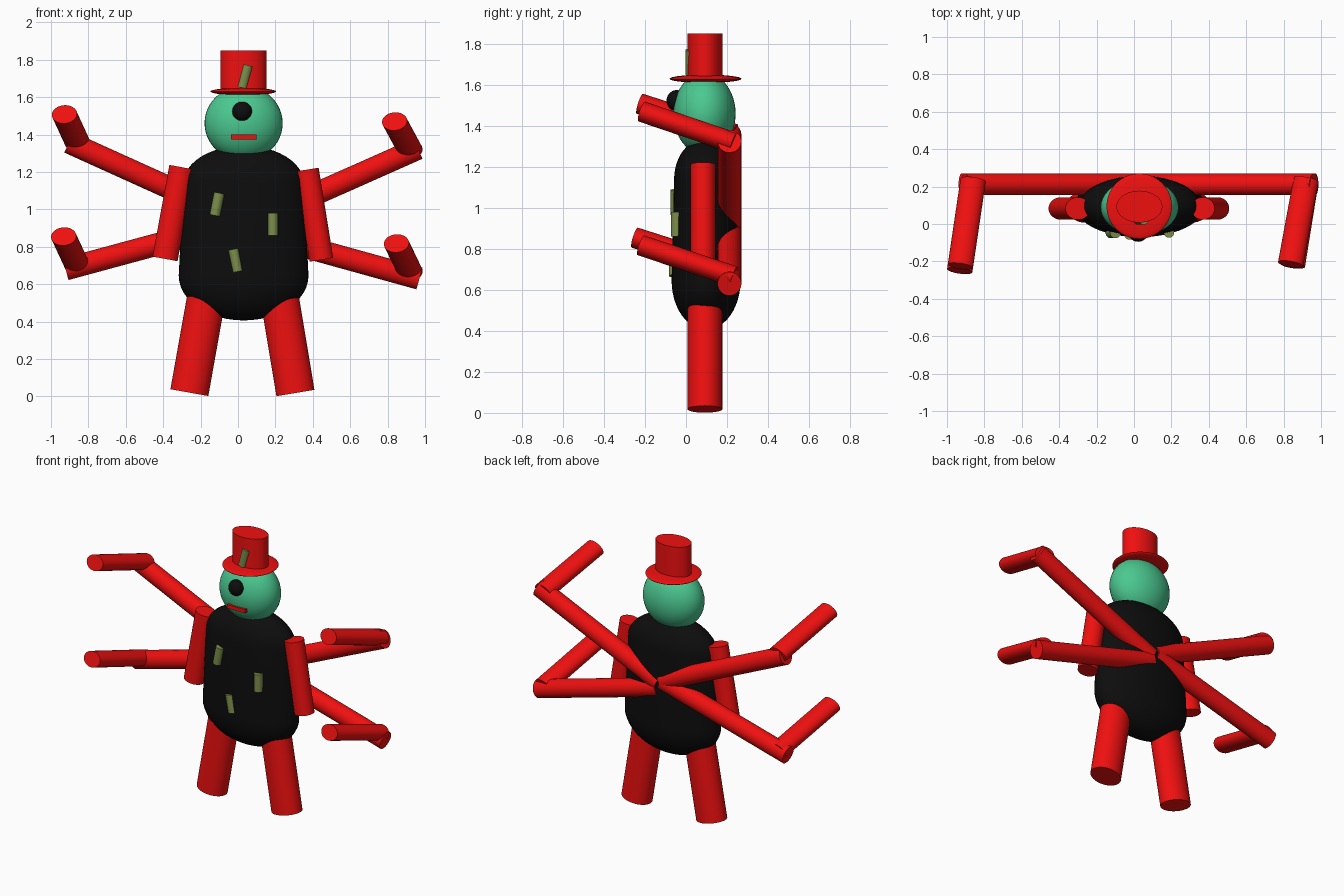
import bpy, bmesh, math
from mathutils import Matrix, Vector

if "Cube" in bpy.data.objects:
    bpy.data.objects.remove(bpy.data.objects["Cube"])


def material(name, rgb):
    m = bpy.data.materials.new(name)
    m.diffuse_color = (*rgb, 1)
    m.use_nodes = True
    m.node_tree.nodes["Principled BSDF"].inputs["Base Color"].default_value = m.diffuse_color
    return m


RED = material("red", (0.87, 0.005, 0.005))
BLACK = material("black", (0.004, 0.004, 0.004))
GREEN = material("green", (0.07, 0.58, 0.28))
OLIVE = material("olive", (0.2, 0.27, 0.07))


def finish(name, bm, mat):
    bmesh.ops.recalc_face_normals(bm, faces=bm.faces)
    me = bpy.data.meshes.new(name)
    bm.to_mesh(me)
    bm.free()
    ob = bpy.data.objects.new(name, me)
    bpy.context.collection.objects.link(ob)
    me.materials.append(mat)
    bpy.ops.object.select_all(action='DESELECT')
    ob.select_set(True)
    bpy.context.view_layer.objects.active = ob
    bpy.ops.object.shade_smooth_by_angle(angle=math.radians(40))
    return ob


def rod(name, a, b, rx, ry, mat, side=(1, 0, 0)):
    """Elliptical cylinder from a to b; rx lies along the side axis."""
    a, b = Vector(a), Vector(b)
    z = (b - a).normalized()
    y = z.cross(Vector(side)).normalized()
    x = y.cross(z)
    rot = Matrix((x, y, z)).transposed().to_4x4()
    bm = bmesh.new()
    bmesh.ops.create_cone(bm, cap_ends=True, segments=40, radius1=1, radius2=1, depth=1,
                          matrix=Matrix.Translation((a + b) / 2) @ rot
                          @ Matrix.Diagonal((rx, ry, (b - a).length, 1)))
    return finish(name, bm, mat)


def ball(name, center, radii, mat):
    bm = bmesh.new()
    bmesh.ops.create_uvsphere(bm, u_segments=40, v_segments=24, radius=1,
                              matrix=Matrix.Translation(center) @ Matrix.Diagonal((*radii, 1)))
    return finish(name, bm, mat)


# Body: slightly tapered capsule, flattened front to back
profile = []
for i in range(13):
    t = i / 12 * math.pi / 2
    profile.append((0.347 * math.sin(t), 0.646 - 0.24 * math.cos(t)))
for i in range(13):
    t = i / 12 * math.pi / 2
    profile.append((0.322 * math.cos(t), 1.14 + 0.2 * math.sin(t)))
bm = bmesh.new()
pts = [bm.verts.new((r, 0, z)) for r, z in profile]
edges = [bm.edges.new(p) for p in zip(pts, pts[1:])]
bmesh.ops.spin(bm, geom=pts + edges, cent=(0, 0, 0), axis=(0, 0, 1),
               angle=2 * math.pi, steps=48, use_duplicate=False)
bmesh.ops.remove_doubles(bm, verts=bm.verts, dist=0.0005)
bmesh.ops.transform(bm, verts=bm.verts,
                    matrix=Matrix.Translation((0.03, 0.098, 0)) @ Matrix.Diagonal((1, 0.485, 1, 1)))
finish("body", bm, BLACK)

# Head and face
ball("head", (0.03, 0.09, 1.46), (0.209, 0.152, 0.2), GREEN)
ball("eye", (0.022, -0.045, 1.523), (0.053, 0.05, 0.052), BLACK)
bm = bmesh.new()
bmesh.ops.create_cube(bm, size=1, matrix=Matrix.Translation((0.03, -0.04, 1.387))
                      @ Matrix.Diagonal((0.137, 0.05, 0.025, 1)))
finish("mouth", bm, RED)

# Hat
ball("hat_brim", (0.028, 0.095, 1.63), (0.175, 0.175, 0.02), RED)
rod("hat_crown", (0.029, 0.093, 1.63), (0.029, 0.093, 1.85), 0.123, 0.085, RED)

# Patches on the body and hat: centre and sideways lean
patches = [(-0.112, -0.048, 1.027, 0.012), (0.187, -0.045, 0.92, 0),
           (-0.013, -0.055, 0.727, -0.012), (0.037, 0.025, 1.71, 0.015)]
for i, (x, y, z, lean) in enumerate(patches):
    rod(f"patch_{i + 1}", (x - lean, y, z - 0.06), (x + lean, y, z + 0.06), 0.028, 0.028, OLIVE)

# Legs
rod("left_leg", (-0.26, 0.092, 0.02), (-0.153, 0.092, 0.62), 0.103, 0.085, RED)
rod("right_leg", (0.307, 0.092, 0.018), (0.207, 0.092, 0.62), 0.103, 0.085, RED)

# Short side arms
rod("left_arm", (-0.39, 0.083, 0.735), (-0.30, 0.083, 1.225), 0.068, 0.06, RED)
rod("right_arm", (0.446, 0.083, 0.73), (0.368, 0.083, 1.212), 0.064, 0.06, RED)

# Long back arms: root, elbow (x, z), forearm back end and forearm tip
back_arms = {
    "upper_left": ((0.02, 0.94), (-0.904, 1.358), (-0.86, 0.235, 1.36), (-0.928, -0.225, 1.508)),
    "lower_left": ((0.02, 0.935), (-0.922, 0.68), (-0.86, 0.235, 0.70), (-0.932, -0.25, 0.855)),
    "upper_right": ((0.05, 0.92), (0.962, 1.325), (0.92, 0.235, 1.317), (0.837, -0.215, 1.47)),
    "lower_right": ((0.05, 0.885), (0.97, 0.63), (0.92, 0.235, 0.665), (0.847, -0.22, 0.818)),
}
for name, (root, elbow, back, tip) in back_arms.items():
    rod(name + "_back_arm", (root[0], 0.212, root[1]), (elbow[0], 0.212, elbow[1]),
        0.058, 0.06, RED, side=(0, 1, 0))
    rod(name + "_forearm", back, tip, 0.068, 0.051, RED)
